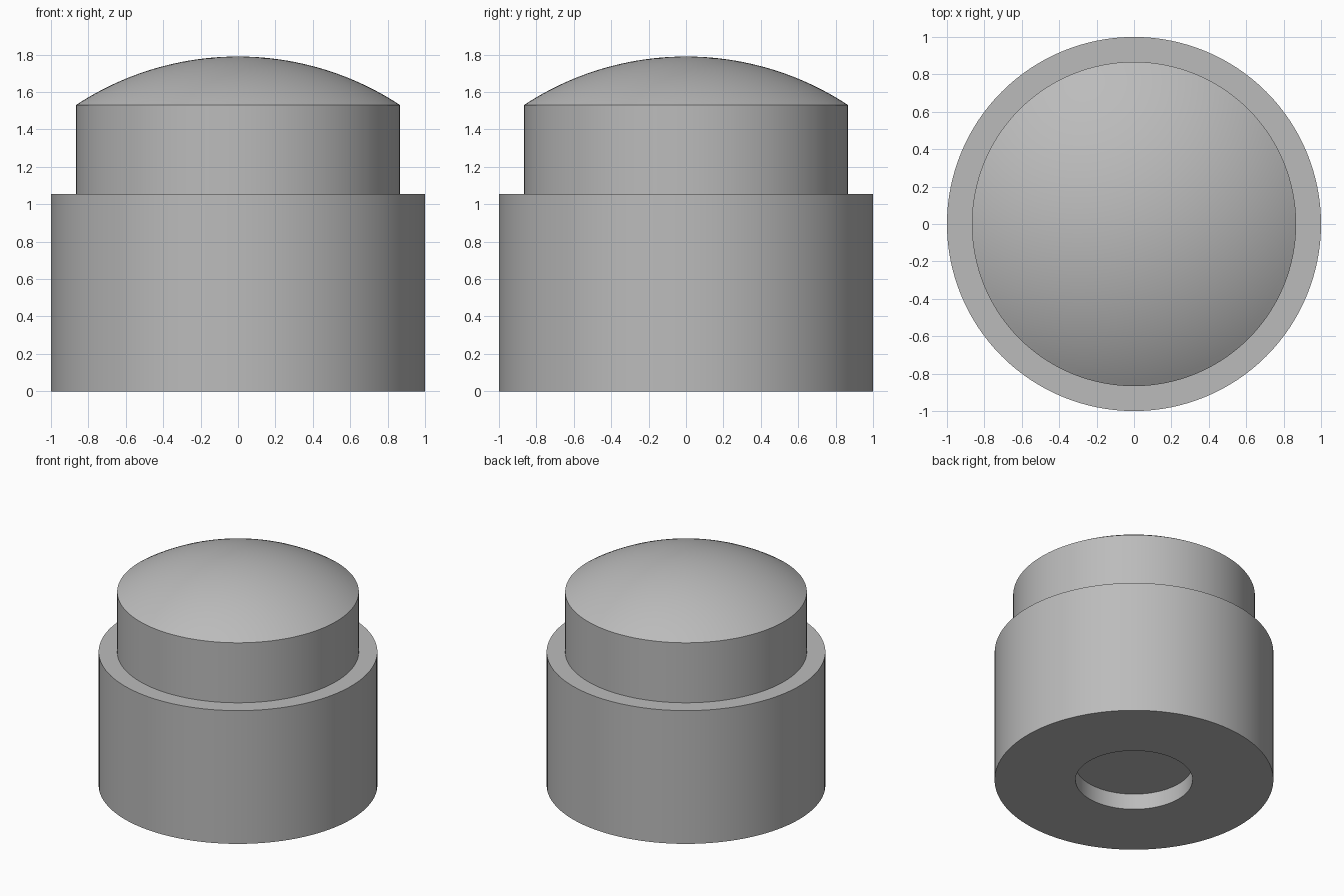
import bpy
import bmesh
import math

SIDES = 128

cube = bpy.data.objects.get("Cube")
if cube:
    bpy.data.objects.remove(cube, do_unlink=True)

# Single plain grey
grey = bpy.data.materials.new("plain_grey")
grey.use_nodes = True
colour = (0.5, 0.5, 0.5, 1)
grey.diffuse_color = colour
grey.node_tree.nodes["Principled BSDF"].inputs["Base Color"].default_value = colour


def lathe(name, profile):
    """Spin a (radius, height) profile around the z axis into a closed solid."""
    bm = bmesh.new()
    verts = [bm.verts.new((r, 0, z)) for r, z in profile]
    edges = [bm.edges.new(pair) for pair in zip(verts, verts[1:])]
    bmesh.ops.spin(bm, geom=verts + edges, cent=(0, 0, 0), axis=(0, 0, 1),
                   angle=math.tau, steps=SIDES, use_duplicate=False)
    bmesh.ops.remove_doubles(bm, verts=bm.verts, dist=0.0001)
    bmesh.ops.recalc_face_normals(bm, faces=bm.faces)
    mesh = bpy.data.meshes.new(name)
    bm.to_mesh(mesh)
    bm.free()
    mesh.materials.append(grey)
    obj = bpy.data.objects.new(name, mesh)
    bpy.context.collection.objects.link(obj)
    bpy.ops.object.select_all(action="DESELECT")
    obj.select_set(True)
    bpy.context.view_layer.objects.active = obj
    bpy.ops.object.shade_smooth_by_angle(angle=math.radians(25))
    return obj


# Wide base with a shallow round recess underneath
BASE_TOP = 1.055
HOLE_RADIUS, HOLE_DEPTH = 0.42, 0.125
lathe("base", [(0, HOLE_DEPTH), (HOLE_RADIUS, HOLE_DEPTH), (HOLE_RADIUS, 0),
               (1, 0), (1, BASE_TOP), (0, BASE_TOP)])

# Narrower neck topped by a shallow spherical dome
NECK_RADIUS, NECK_TOP, DOME_TOP = 0.867, 1.53, 1.79
rise = DOME_TOP - NECK_TOP
sphere = (NECK_RADIUS ** 2 + rise ** 2) / (2 * rise)
half_angle = math.asin(NECK_RADIUS / sphere)
RINGS = 24
dome = []
for i in range(RINGS + 1):
    a = half_angle * (1 - i / RINGS)
    dome.append((sphere * math.sin(a), DOME_TOP - sphere * (1 - math.cos(a))))
lathe("domed_cap", [(0, BASE_TOP - 0.05), (NECK_RADIUS, BASE_TOP - 0.05)] + dome)
